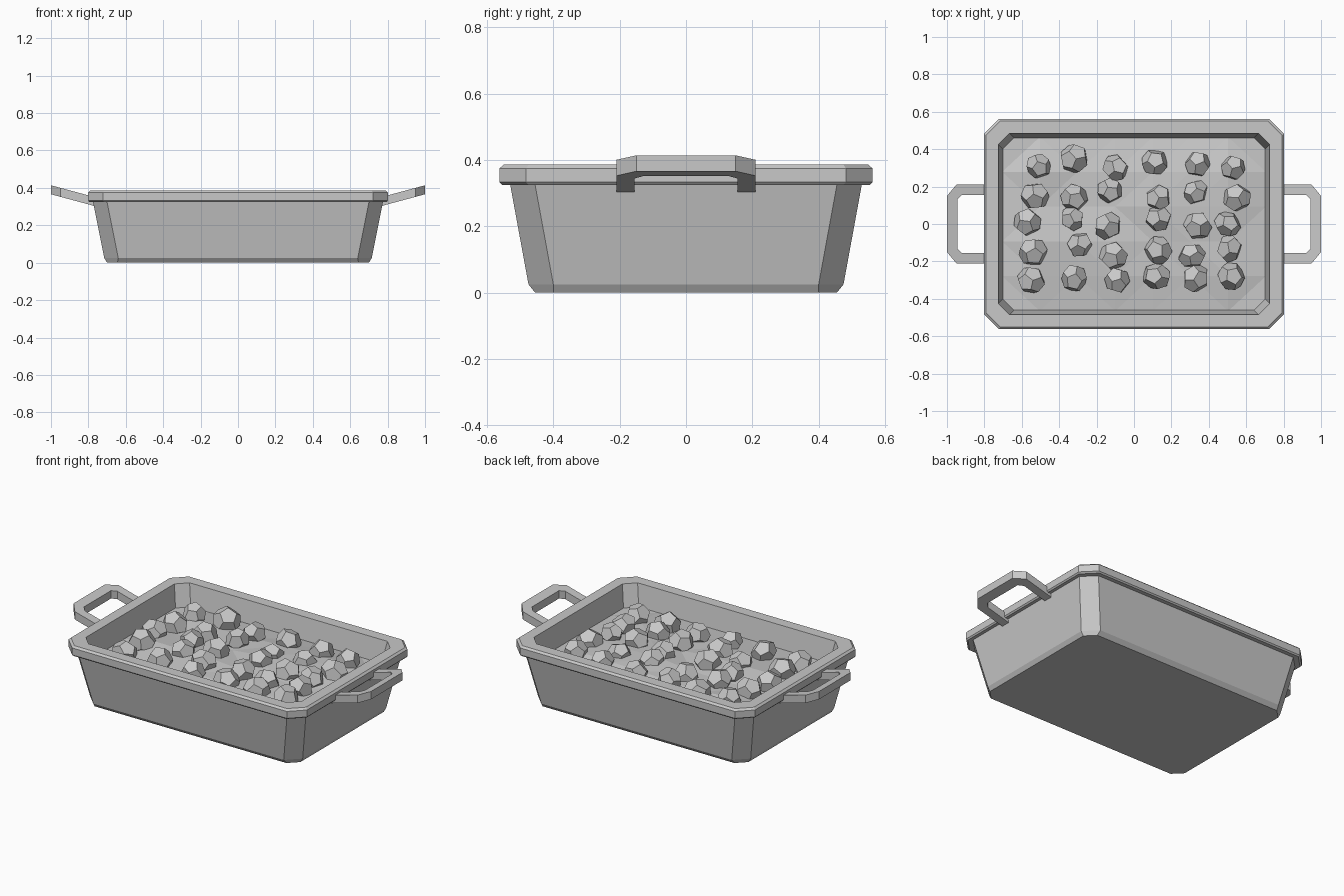
import bpy, bmesh, math, random
from mathutils import Euler, Matrix, Vector

random.seed(4)
if "Cube" in bpy.data.objects:
    bpy.data.objects.remove(bpy.data.objects["Cube"])

# One stone grey for everything
grey = bpy.data.materials.new("stone grey")
grey.use_nodes = True
colour = (0.58, 0.58, 0.58, 1)
grey.diffuse_color = colour
grey.node_tree.nodes["Principled BSDF"].inputs["Base Color"].default_value = colour


def finish(name, bm):
    """Turn a bmesh into a named, flat-shaded object."""
    bmesh.ops.recalc_face_normals(bm, faces=bm.faces)
    mesh = bpy.data.meshes.new(name)
    bm.to_mesh(mesh)
    bm.free()
    mesh.materials.append(grey)
    obj = bpy.data.objects.new(name, mesh)
    bpy.context.collection.objects.link(obj)
    return obj


def ring(bm, hx, hy, cut, z):
    """Rectangle with cut corners, as eight vertices in order."""
    verts = []
    for sx, sy in ((1, 1), (-1, 1), (-1, -1), (1, -1)):
        pair = [(sx * hx, sy * (hy - cut), z), (sx * (hx - cut), sy * hy, z)]
        verts += [bm.verts.new(p) for p in (pair if sx * sy > 0 else pair[::-1])]
    return verts


def bridge(bm, a, b):
    n = len(a)
    for i in range(n):
        j = (i + 1) % n
        bm.faces.new((a[i], a[j], b[j], b[i]))


# Baking dish: outer wall, overhanging bevelled rim, inner wall and floor
sections = [
    (0.70, 0.455, 0.055, 0),
    (0.715, 0.475, 0.075, 0.025),
    (0.775, 0.53, 0.075, 0.325),
    (0.795, 0.555, 0.08, 0.325),
    (0.802, 0.562, 0.08, 0.333),
    (0.802, 0.562, 0.08, 0.375),
    (0.79, 0.55, 0.075, 0.386),
    (0.725, 0.485, 0.06, 0.386),
    (0.70, 0.46, 0.06, 0.25),
    (0.67, 0.43, 0.06, 0.04),
]
bm = bmesh.new()
rings = [ring(bm, *s) for s in sections]
for a, b in zip(rings, rings[1:]):
    bridge(bm, a, b)
bm.faces.new(rings[0])
bm.faces.new(rings[-1])
finish("baking_dish", bm)

# Handles: open loops of square bar, tilted upward
outer = [(0.76, 0.21), (0.95, 0.21), (1.0, 0.15)]
inner = [(0.76, 0.155), (0.92, 0.155), (0.945, 0.13)]
for side, name in ((1, "left_handle"), (-1, "right_handle")):
    bm = bmesh.new()
    stations = []
    for (ox, oy), (ix, iy) in zip(outer + outer[::-1], inner + inner[::-1]):
        sy = 1 if len(stations) < len(outer) else -1
        corners = []
        for x, y, drop in ((ox, oy, 0), (ix, iy, 0), (ix, iy, 0.048), (ox, oy, 0.048)):
            top = 0.36 + 0.27 * (x - 0.8)
            corners.append(bm.verts.new((side * x, sy * y, top - drop)))
        stations.append(corners)
    for a, b in zip(stations, stations[1:]):
        bridge(bm, a, b)
    bm.faces.new(stations[0])
    bm.faces.new(stations[-1])
    finish(name, bm)

# Filling: a lumpy sheet that sinks toward the walls
bm = bmesh.new()
bmesh.ops.create_grid(bm, x_segments=7, y_segments=5, size=1)
for v in bm.verts:
    at_wall = max(abs(v.co.x), abs(v.co.y)) > 0.99
    z = 0.255 if at_wall else 0.285 + random.uniform(-0.015, 0.015)
    v.co = Vector((v.co.x * 0.705, v.co.y * 0.465, z))
bmesh.ops.triangulate(bm, faces=bm.faces)
finish("filling", bm)


# Chunks: twelve-sided nuggets, the dual of an icosphere
def chunk(bm, centre, radius):
    seed = bmesh.new()
    bmesh.ops.create_icosphere(seed, subdivisions=1, radius=1)
    turn = Euler([random.uniform(0, math.tau) for _ in range(3)]).to_matrix()
    size = Matrix.Diagonal([radius * random.uniform(0.92, 1.08) for _ in range(3)])
    points = {f: bm.verts.new(centre + turn @ size @ f.calc_center_median().normalized())
              for f in seed.faces}
    for v in seed.verts:
        # Walk round the corner in angular order to make each pentagon
        n = v.co.normalized()
        u = n.orthogonal().normalized()
        w = n.cross(u)
        around = sorted(v.link_faces, key=lambda f: math.atan2(
            f.calc_center_median().dot(w), f.calc_center_median().dot(u)))
        bm.faces.new([points[f] for f in around])
    seed.free()


# Uneven rows of chunks, in hundredths
rows = [
    [(-51, 31), (-32, 35), (-10, 30), (11, 33), (34, 32), (53, 30)],
    [(-53, 15), (-32, 14), (-13, 18), (13, 14), (33, 17), (55, 14)],
    [(-57, 1), (-33, 3), (-14, -1), (13, 3), (34, -1), (50, 0)],
    [(-54, -15), (-29, -11), (-11, -17), (13, -14), (31, -17), (51, -13)],
    [(-55, -30), (-32, -29), (-9, -30), (12, -28), (33, -29), (52, -28)],
]
for number, row in enumerate(rows, 1):
    bm = bmesh.new()
    for x, y in row:
        centre = Vector((x / 100, y / 100, random.uniform(0.292, 0.306)))
        chunk(bm, centre, random.uniform(0.07, 0.077))
    finish(f"chunk_row_{number}", bm)
